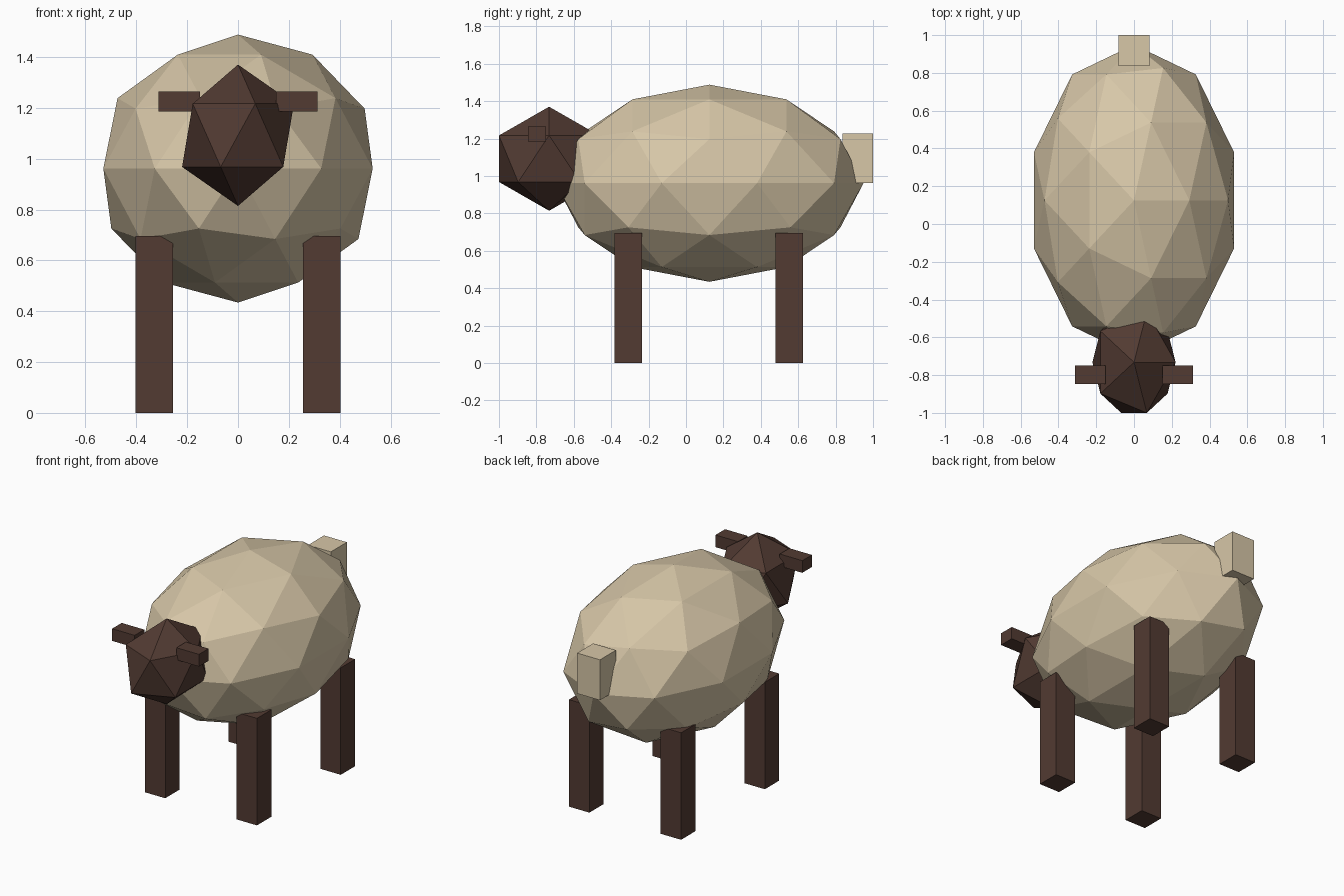
import bpy

if "Cube" in bpy.data.objects:
    bpy.data.objects.remove(bpy.data.objects["Cube"])


def material(name, rgb):
    m = bpy.data.materials.new(name)
    m.diffuse_color = (*rgb, 1.0)
    m.use_nodes = True
    m.node_tree.nodes["Principled BSDF"].inputs["Base Color"].default_value = m.diffuse_color
    return m


WOOL = material("cream_wool", (0.68, 0.57, 0.39))
BROWN = material("dark_brown", (0.084, 0.043, 0.032))


def finish(name, mat):
    o = bpy.context.object
    o.name = name
    o.data.materials.append(mat)
    return o


def ico(name, level, centre, radii, mat):
    bpy.ops.mesh.primitive_ico_sphere_add(subdivisions=level, radius=1, location=centre)
    bpy.context.object.scale = radii
    return finish(name, mat)


def box(name, lo, hi, mat):
    centre = [(a + b) / 2 for a, b in zip(lo, hi)]
    bpy.ops.mesh.primitive_cube_add(size=1, location=centre)
    bpy.context.object.scale = [b - a for a, b in zip(lo, hi)]
    return finish(name, mat)


# Faceted woolly body and head
ico("body", 2, (0, 0.125, 0.961), (0.557, 0.824, 0.527), WOOL)
ico("head", 1, (0, -0.732, 1.092), (0.246, 0.315, 0.278), BROWN)

# Stubby tail
box("tail", (-0.082, 0.836, 0.963), (0.082, 1.0, 1.226), WOOL)

# Ears and legs, mirrored left and right
for side, s in (("left", -1), ("right", 1)):
    def pair(name, x0, x1, y0, y1, z0, z1):
        xs = sorted((s * x0, s * x1))
        box(f"{side}_{name}", (xs[0], y0, z0), (xs[1], y1, z1), BROWN)

    pair("ear", 0.15, 0.312, -0.846, -0.748, 1.185, 1.264)
    pair("front_leg", 0.256, 0.403, -0.381, -0.234, 0, 0.695)
    pair("back_leg", 0.256, 0.403, 0.479, 0.626, 0, 0.695)
